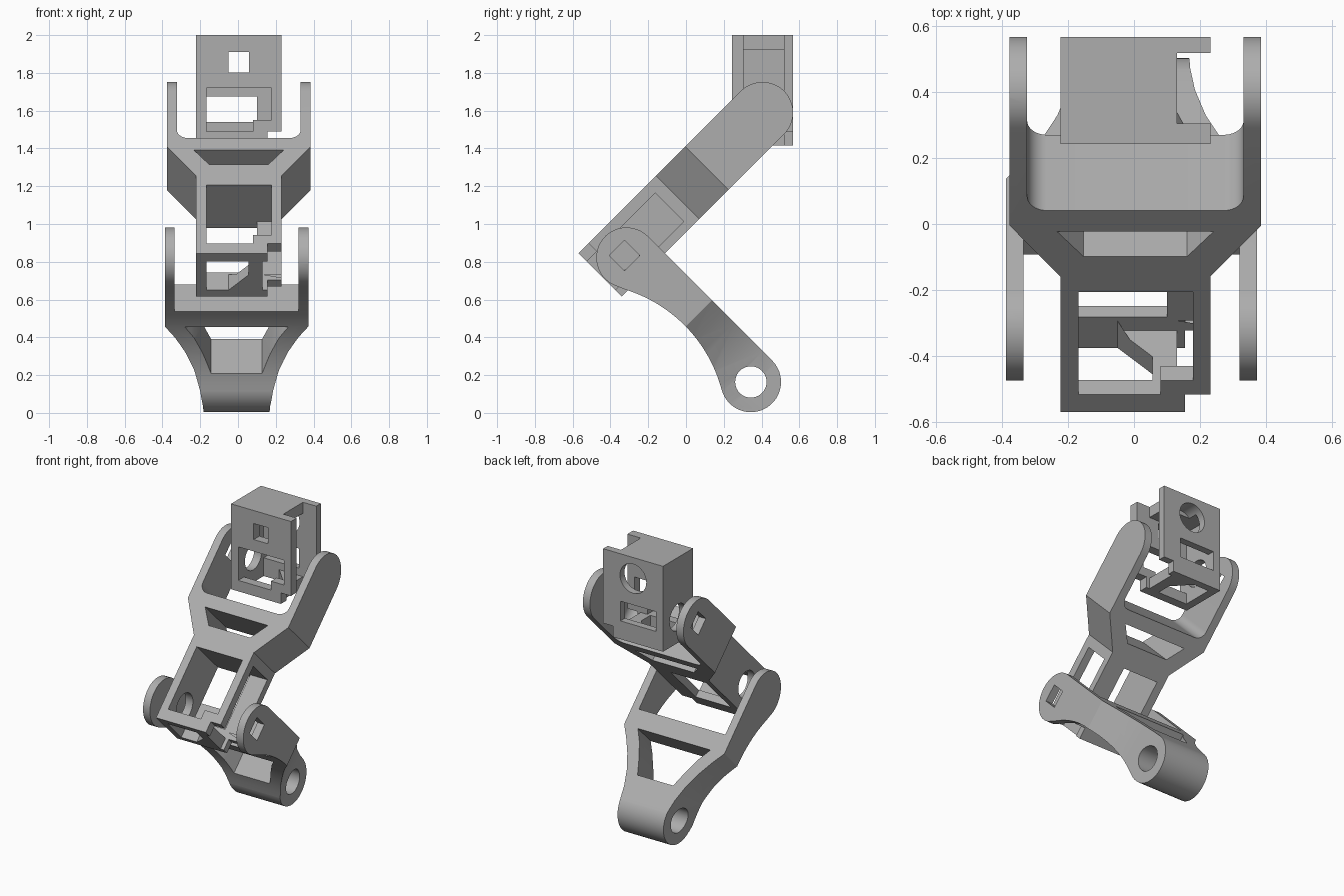
import bpy, bmesh
from math import sin, cos, pi, radians, sqrt
from mathutils import Vector

if "Cube" in bpy.data.objects:
    bpy.data.objects.remove(bpy.data.objects["Cube"], do_unlink=True)

grey = bpy.data.materials.new("light_grey")
grey.use_nodes = True
COLOUR = (0.42, 0.42, 0.42, 1)
grey.diffuse_color = COLOUR
grey.node_tree.nodes["Principled BSDF"].inputs["Base Color"].default_value = COLOUR

D = 1 / sqrt(2)


class Frame:
    """Local axes of one link: x across, s along the link, t across its depth."""
    def __init__(self, origin, s, t):
        self.o, self.s, self.t = Vector(origin), Vector(s), Vector(t)

    def place(self, x, s, t):
        return self.o + Vector((x, 0, 0)) + self.s * s + self.t * t


def arc(cx, cy, r, a0, a1, n=24):
    step = radians(a1 - a0) / n
    return [(cx + r * cos(radians(a0) + i * step), cy + r * sin(radians(a0) + i * step))
            for i in range(n + 1)]


def circle(cx, cy, r, n=40):
    return arc(cx, cy, r, 0, 360, n)[:-1]


def rect(a0, a1, b0, b1):
    return [(a0, b0), (a1, b0), (a1, b1), (a0, b1)]


def mirrored(half):
    """Closed outline from a right-hand half of (x, s) points."""
    return half + [(-x, s) for x, s in reversed(half)]


def prism(name, frame, pts, axis, lo, hi):
    """Extrude a 2D outline along one local axis."""
    def spot(p, h):
        return {"x": (h, p[0], p[1]), "s": (p[0], h, p[1]), "t": (p[0], p[1], h)}[axis]
    bm = bmesh.new()
    rings = [[bm.verts.new(frame.place(*spot(p, h))) for p in pts] for h in (lo, hi)]
    bm.faces.new(rings[0])
    bm.faces.new(rings[1])
    for i in range(len(pts)):
        j = (i + 1) % len(pts)
        bm.faces.new((rings[0][i], rings[0][j], rings[1][j], rings[1][i]))
    bmesh.ops.recalc_face_normals(bm, faces=bm.faces)
    mesh = bpy.data.meshes.new(name)
    bm.to_mesh(mesh)
    bm.free()
    mesh.materials.append(grey)
    ob = bpy.data.objects.new(name, mesh)
    bpy.context.collection.objects.link(ob)
    return ob


def activate(ob):
    bpy.ops.object.select_all(action="DESELECT")
    ob.select_set(True)
    bpy.context.view_layer.objects.active = ob


def carve(ob, frame, pts, axis, lo, hi, mode="DIFFERENCE"):
    cutter = prism("cutter", frame, pts, axis, lo, hi)
    cutter.hide_render = True
    activate(ob)
    mod = ob.modifiers.new("cut", "BOOLEAN")
    mod.operation, mod.solver, mod.object = mode, "EXACT", cutter
    bpy.ops.object.modifier_apply(modifier=mod.name)
    bpy.data.objects.remove(cutter, do_unlink=True)


def finish(ob):
    activate(ob)
    bpy.ops.object.shade_smooth_by_angle(angle=radians(30))


LEFT, RIGHT, END, LEDGE = -0.227, 0.227, 1.216, 1.141
BACK, FRONT, INNER = -0.113, 0.1, -0.172


def servo_pocket(ob, f, start, window_start, back_start, back_end, joint):
    """Hollow out the motor bracket shared by the hip and the upper leg."""
    # motor space, open on one side
    carve(ob, f, rect(INNER, 0.4, start, LEDGE), "t", BACK, FRONT)
    # stepped front window
    carve(ob, f, [(INNER, window_start), (0.174, window_start), (0.174, 1.08),
                  (0.076, 1.08), (0.076, LEDGE), (INNER, LEDGE)], "t", 0.05, 0.3)
    # back window
    carve(ob, f, rect(INNER, 0.096, back_start, back_end), "t", -0.3, -0.05)
    # end wall opening with a slanted corner
    carve(ob, f, [(INNER, FRONT), (0.052, FRONT), (0.052, 0), (-0.054, BACK),
                  (INNER, BACK)], "s", 1.1, 1.3)
    # notches at the open corner
    carve(ob, f, rect(0.151, 0.4, LEDGE, 1.4), "t", -0.3, 0.3)
    carve(ob, f, rect(0.126, 0.4, 1.1, 1.4), "t", BACK, FRONT)
    # round shaft hole in the closed wall
    carve(ob, f, circle(joint, 0, 0.09), "x", -0.3, -0.12)


# Hip bracket
f = Frame((0.004, 0.405, 2.631), (0, 0, -1), (0, -1, 0))
hip = prism("hip_bracket", f, rect(LEFT, RIGHT, 0.631, END), "t", -0.162, 0.162)
servo_pocket(hip, f, 0.706, 0.911, 0.956, 1.091, 1.041)
carve(hip, f, rect(0.126, 0.4, 0.5, 0.75), "t", BACK, FRONT)
carve(hip, f, rect(-0.055, 0.055, 0.72, 0.83), "t", 0.05, 0.3)
carve(hip, f, circle(0, 0.776, 0.1), "t", -0.3, -0.05)
finish(hip)

# Upper leg
f = Frame((0.004, 0.405, 1.59), (0, -D, -D), (0, -D, D))
upper = prism("upper_leg", f, arc(0, 0, 0.162, 90, 270) + [(END, -0.162), (END, 0.162)],
              "x", -0.381, 0.381)
carve(upper, f, mirrored([(0.381, -0.3), (0.381, 0.417), (RIGHT, 0.636), (RIGHT, 1.3)]),
      "t", -0.3, 0.3, "INTERSECT")
carve(upper, f, mirrored([(0.3275, -0.4)] + arc(0.2675, 0.293, 0.06, 0, 90, 10)), "t", -0.3, 0.3)
carve(upper, f, mirrored([(0.238, 0.442), (0.157, 0.55)]), "t", -0.3, 0.3)
carve(upper, f, rect(-0.057, 0.057, -0.057, 0.057), "x", -0.5, -0.3)
servo_pocket(upper, f, 0.703, 0.703, 0.703, 1.085, 1.051)
finish(upper)

# Lower leg
f = Frame((-0.0075, -0.315, 0.822), (0, D, -D), (0, D, D))
FOOT = 0.931
side = (arc(0, 0, 0.16, 90, 298)
        + arc(0.47, -0.794, 0.758, 120, 60)[1:-1]
        + arc(FOOT, 0, 0.16, 244, 450))
lower = prism("lower_leg", f, side, "x", -0.38, 0.38)
carve(lower, f, mirrored([(0.38, -0.3), (0.38, 0.48), (0.325, 0.56), (0.272, 0.65),
                          (0.225, 0.75), (0.192, 0.86), (0.178, 0.95), (0.167, 1.2)]),
      "t", -0.3, 0.3, "INTERSECT")
carve(lower, f, rect(-0.3275, 0.3275, -0.4, 0.36), "t", -0.3, 0.3)
carve(lower, f, mirrored([(0.275, 0.482), (0.225, 0.56), (0.178, 0.66), (0.135, 0.77)]),
      "t", -0.3, 0.3)
carve(lower, f, circle(FOOT, 0, 0.083), "x", -0.5, 0.5)
carve(lower, f, rect(-0.073, 0.041, -0.057, 0.057), "x", 0.3, 0.5)
finish(lower)
